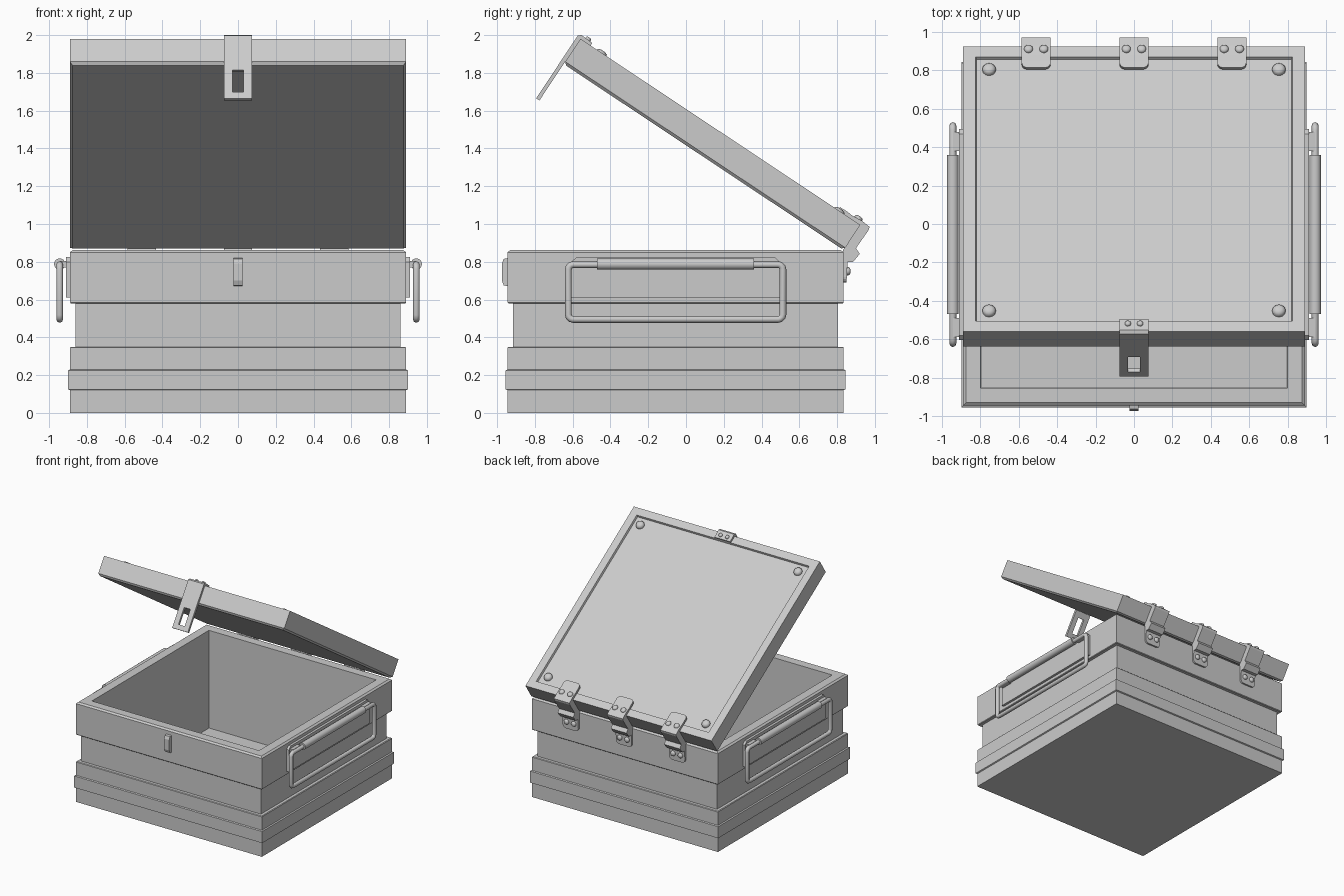
import bpy, bmesh, math
from mathutils import Vector, Matrix

if "Cube" in bpy.data.objects:
    bpy.data.objects.remove(bpy.data.objects["Cube"])

CY = -0.055                       # centre of the box in y
HINGE = Vector((0, 0.835, 0.862))
OPEN = (Matrix.Translation(HINGE) @ Matrix.Rotation(math.radians(-33.6), 4, 'X')
        @ Matrix.Translation(-HINGE))


def finish(name, bm, mat=None, smooth=False):
    bmesh.ops.recalc_face_normals(bm, faces=bm.faces[:])
    if mat:
        bm.transform(mat)
    me = bpy.data.meshes.new(name)
    bm.to_mesh(me)
    bm.free()
    ob = bpy.data.objects.new(name, me)
    bpy.context.collection.objects.link(ob)
    if smooth:
        bpy.ops.object.select_all(action='DESELECT')
        ob.select_set(True)
        bpy.context.view_layer.objects.active = ob
        bpy.ops.object.shade_smooth_by_angle(angle=math.radians(40))
    return ob


def square_stack(name, profile, mat=None):
    """Square shell swept through (half width, z) points and capped."""
    bm = bmesh.new()
    rings = [[bm.verts.new((sx * h, CY + sy * h, z)) for sx, sy in
              ((-1, -1), (1, -1), (1, 1), (-1, 1))] for h, z in profile]
    for a, b in zip(rings, rings[1:]):
        for i in range(4):
            j = (i + 1) % 4
            bm.faces.new((a[i], a[j], b[j], b[i]))
    bm.faces.new(rings[0])
    bm.faces.new(rings[-1])
    return finish(name, bm, mat)


def extrude_x(name, pts, x, half, mat=None, round_ends=(), r=0.03):
    """Extrude a yz outline along x; round_ends lists outline edges to round."""
    bm = bmesh.new()
    a = [bm.verts.new((x - half, y, z)) for y, z in pts]
    b = [bm.verts.new((x + half, y, z)) for y, z in pts]
    n = len(pts)
    bm.faces.new(a)
    bm.faces.new(b)
    for i in range(n):
        j = (i + 1) % n
        bm.faces.new((a[i], a[j], b[j], b[i]))
    edges = [bm.edges.get((s[i], s[(i + 1) % n])) for i in round_ends for s in (a, b)]
    if edges:
        bmesh.ops.bevel(bm, geom=edges, offset=r, segments=4, profile=0.5,
                        affect='EDGES')
    return finish(name, bm, mat)


def rivet(name, pos, normal, r, h, mat=None):
    """Low domed stud."""
    bm = bmesh.new()
    n = 12
    rot = Vector((0, 0, 1)).rotation_difference(Vector(normal)).to_matrix().to_4x4()
    rings = [[bm.verts.new((k * r * math.cos(i * math.tau / n),
                            k * r * math.sin(i * math.tau / n), z * h))
              for i in range(n)] for k, z in ((1, -0.3), (1, 0.4), (0.8, 0.8), (0.4, 1))]
    for a, b in zip(rings, rings[1:]):
        for i in range(n):
            bm.faces.new((a[i], a[(i + 1) % n], b[(i + 1) % n], b[i]))
    bm.faces.new(rings[-1])
    bm.faces.new(rings[0])
    m = Matrix.Translation(pos) @ rot
    return finish(name, bm, (mat @ m) if mat else m, True)


# open box with stepped bands, rim and hollow inside
square_stack("box_body", [(.89, 0), (.89, .12), (.9, .125), (.9, .225), (.89, .23),
                          (.89, .345), (.885, .35), (.86, .35), (.86, .58), (.885, .58),
                          (.89, .585), (.89, .85), (.875, .862), (.80, .862), (.795, .02)])

# tilted lid with a shallow recessed panel
square_stack("lid", [(.875, .862), (.89, .877), (.89, 1.022), (.825, 1.022),
                     (.82, 1.005)], OPEN)
for sx in (-1, 1):
    for sy in (-1, 1):
        rivet("lid_rivet", (sx * .755, CY + sy * .755, 1.005), (0, 0, 1), .035, .03, OPEN)

# hasp: top tab and slotted front plate, folded over the lid edge
extrude_x("hasp_tab", [(-.88, 1.02), (-.88, 1.038), (-.95, 1.042), (-.966, 1.03),
                       (-.966, 1.0), (-.944, 1.0), (-.944, 1.02)], 0, .075, OPEN)
F0, F1 = -.966, -.945
for s in (-1, 1):
    extrude_x("hasp_side", [(F0, .63), (F1, .63), (F1, 1.0), (F0, 1.0)], s * .0525, .0225, OPEN)
    rivet("hasp_rivet", (s * .032, -.91, 1.04), (0, 0, 1), .016, .014, OPEN)
for z0, z1 in ((.63, .67), (.81, 1.0)):
    extrude_x("hasp_bridge", [(F0, z0), (F1, z0), (F1, z1), (F0, z1)], 0, .03, OPEN)

# staple on the box front
extrude_x("staple", [(-.94, .67), (-.965, .675), (-.975, .70), (-.975, .79),
                     (-.965, .815), (-.94, .82)], 0, .024)

# three hinges on the back
HP = [(.805, 1.073), (.815, 1.09), (.85, 1.068), (.88, 1.045), (.93, 1.018), (.972, .985),
      (.967, .968), (.90, .872), (.92, .842), (.885, .80), (.855, .80), (.85, .69),
      (.83, .69), (.83, .86), (.92, .995)]
for x in (-.51, 0, .51):
    extrude_x("hinge", HP, x, .075, None, (0, 11))
    for s in (-1, 1):
        rivet("hinge_top_rivet", (x + s * .04, .91, 1.026), (0, .553, .833), .023, .018)
        rivet("hinge_back_rivet", (x + s * .035, .853, .75), (0, 1, 0), .022, .018)


def handle_loop(x):
    """Rounded rectangular wire loop in the yz plane."""
    y0, y1, z0, z1, r = -.623, .513, .495, .785, .025
    path = []
    for cy, cz, a0 in ((y1 - r, z1 - r, 0), (y0 + r, z1 - r, 90),
                       (y0 + r, z0 + r, 180), (y1 - r, z0 + r, 270)):
        for k in range(4):
            a = math.radians(a0 + 30 * k)
            path.append((cy + r * math.cos(a), cz + r * math.sin(a)))
    cu = bpy.data.curves.new("handle_loop", 'CURVE')
    cu.dimensions = '3D'
    cu.bevel_depth = .018
    cu.bevel_resolution = 2
    sp = cu.splines.new('POLY')
    sp.points.add(len(path) - 1)
    for p, (y, z) in zip(sp.points, path):
        p.co = (x, y, z, 1)
    sp.use_cyclic_u = True
    ob = bpy.data.objects.new("handle_loop", cu)
    bpy.context.collection.objects.link(ob)
    bpy.ops.object.select_all(action='DESELECT')
    ob.select_set(True)
    bpy.context.view_layer.objects.active = ob
    bpy.ops.object.convert(target='MESH')
    bpy.ops.object.shade_smooth_by_angle(angle=math.radians(50))


# side handles: mounting plate, wire loop, clip and grip sleeve
for s in (-1, 1):
    extrude_x("handle_plate", [(-.605, .61), (.495, .61), (.495, .80), (.47, .825),
                               (-.58, .825), (-.605, .80)], s * .898, .013)
    handle_loop(s * .944)
    for y in (-.54, .43):
        extrude_x("handle_clip", [(y - .05, .77), (y + .05, .77), (y + .05, .805),
                                  (y - .05, .805)], s * .922, .02)
    bm = bmesh.new()
    bmesh.ops.create_cone(bm, cap_ends=True, segments=16, radius1=.03, radius2=.03,
                          depth=.83)
    finish("handle_grip", bm, Matrix.Translation((s * .944, CY, .788))
           @ Matrix.Rotation(math.pi / 2, 4, 'X'), True)
